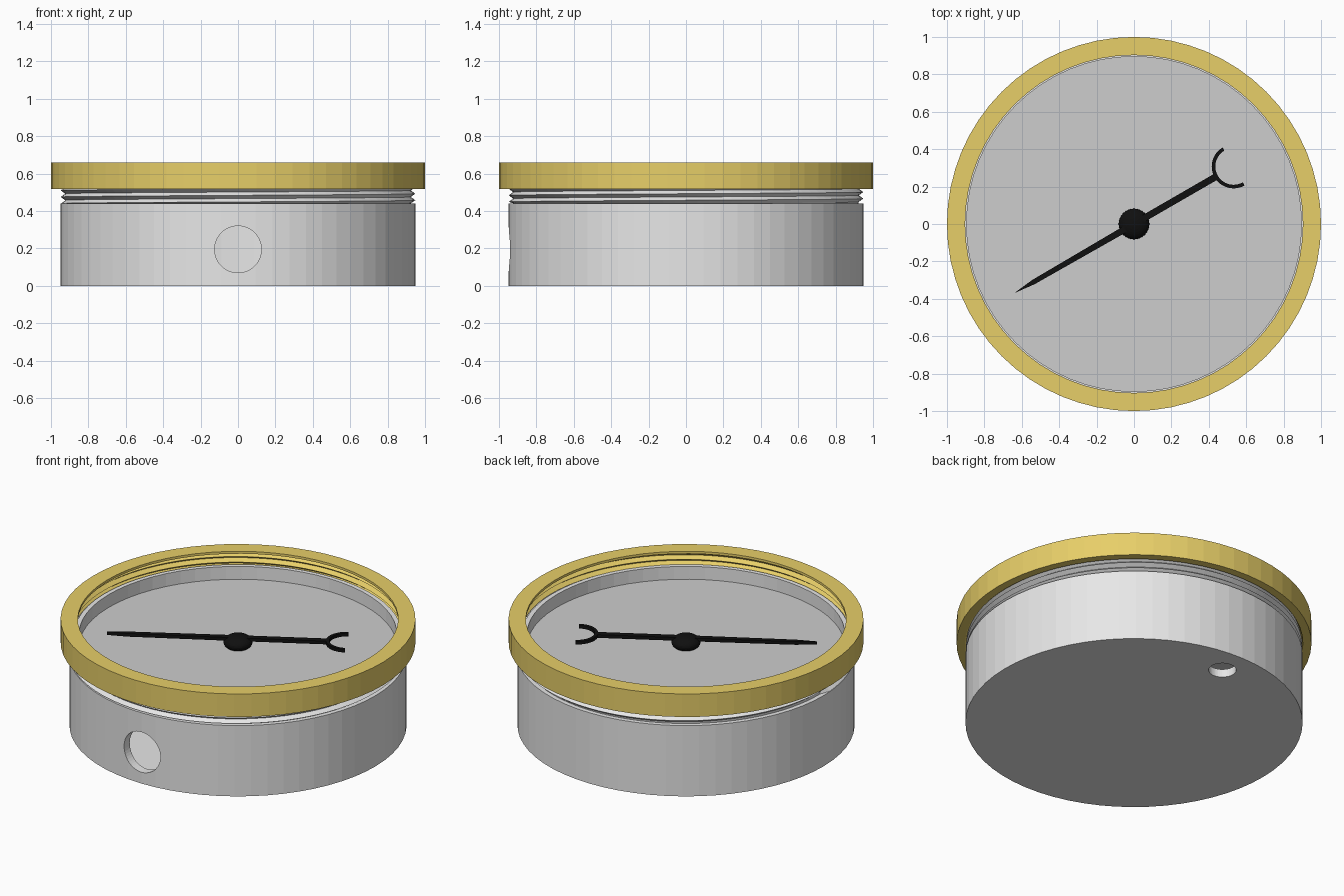
import bpy, bmesh, math
from mathutils import Matrix

if "Cube" in bpy.data.objects:
    bpy.data.objects.remove(bpy.data.objects["Cube"])

SEG = 64
TAU = 2 * math.pi


def material(name, rgb):
    m = bpy.data.materials.new(name)
    m.diffuse_color = (*rgb, 1)
    m.use_nodes = True
    m.node_tree.nodes["Principled BSDF"].inputs["Base Color"].default_value = m.diffuse_color
    return m


SILVER = material("silver metal", (0.80, 0.80, 0.80))
BRASS = material("brass", (0.80, 0.62, 0.14))
GREY = material("dial grey", (0.61, 0.61, 0.61))
BLACK = material("black", (0.005, 0.005, 0.005))


def finish(bm, name, mat, recalc=True):
    bmesh.ops.remove_doubles(bm, verts=bm.verts, dist=1e-5)
    bmesh.ops.dissolve_degenerate(bm, edges=bm.edges, dist=1e-6)
    if recalc:
        bmesh.ops.recalc_face_normals(bm, faces=bm.faces)
    me = bpy.data.meshes.new(name)
    bm.to_mesh(me)
    bm.free()
    me.materials.append(mat)
    ob = bpy.data.objects.new(name, me)
    bpy.context.collection.objects.link(ob)
    return ob


def lathe(name, profile, mat):
    """Spin a closed (radius, z) profile around z."""
    bm = bmesh.new()
    vs = [bm.verts.new((r, 0, z)) for r, z in profile]
    es = [bm.edges.new((a, b)) for a, b in zip(vs, vs[1:] + vs[:1])
          if a.co.x + b.co.x > 0]
    bmesh.ops.spin(bm, geom=vs + es, cent=(0, 0, 0), axis=(0, 0, 1),
                   angle=TAU, steps=SEG)
    return finish(bm, name, mat)


def thread(name, r_root, r_crest, r_end, z0, z1, pitch, mat, inward=False):
    """Helical V thread, clamped between z0 and z1."""
    bm = bmesh.new()
    rows = range(-3, int(2 * (z1 - z0) / pitch) + 4)
    n = 96
    cols = []
    for j in range(n + 1):
        a = TAU * j / n
        col = []
        for k in rows:
            z = z0 + pitch * (k / 2 + j / n)
            r = r_crest if k % 2 else r_root
            if z <= z0 + 1e-6 or z >= z1 - 1e-6:
                r, z = r_end, min(max(z, z0), z1)
            col.append(bm.verts.new((r * math.cos(a), r * math.sin(a), z)))
        cols.append(col)
    for c, d in zip(cols, cols[1:]):
        for i in range(len(c) - 1):
            quad = (c[i], d[i], d[i + 1], c[i + 1])
            bm.faces.new(quad[::-1] if inward else quad)
    return finish(bm, name, mat, recalc=False)


def cut(ob, radius, depth, loc, rot=None):
    """Drill a round hole through an object."""
    bm = bmesh.new()
    mat = Matrix.Translation(loc) @ (rot or Matrix.Identity(4))
    bmesh.ops.create_cone(bm, cap_ends=True, segments=48, radius1=radius,
                          radius2=radius, depth=depth, matrix=mat)
    cutter = finish(bm, "hole_cutter", SILVER)
    cutter.hide_render = True
    mod = ob.modifiers.new("hole", "BOOLEAN")
    mod.operation, mod.solver, mod.object = "DIFFERENCE", "EXACT", cutter
    bpy.context.view_layer.objects.active = ob
    bpy.ops.object.modifier_apply(modifier=mod.name)
    bpy.data.objects.remove(cutter)


# hollow case with a side port and a small hole in the floor
case = lathe("case", [(0, 0), (0.95, 0), (0.95, 0.44), (0.922, 0.44), (0.922, 0.57),
                      (0.895, 0.57), (0.895, 0.05), (0, 0.05)], SILVER)
cut(case, 0.125, 0.3, (0, -0.95, 0.195), Matrix.Rotation(math.pi / 2, 4, "X"))
cut(case, 0.078, 0.2, (0, 0.775, 0.0))
thread("case_thread", 0.924, 0.948, 0.922, 0.44, 0.565, 0.035, SILVER)

# screw-on bezel ring
lathe("bezel", [(1.0, 0.517), (1.0, 0.66), (0.903, 0.66), (0.903, 0.645),
                (0.952, 0.645), (0.952, 0.517)], BRASS)
thread("bezel_thread", 0.95, 0.926, 0.952, 0.517, 0.645, 0.035, BRASS, True)

# dial plate
lathe("dial", [(0, 0.46), (0.897, 0.46), (0.897, 0.49), (0, 0.49)], GREY)

# hub dome
bm = bmesh.new()
bmesh.ops.create_uvsphere(bm, u_segments=32, v_segments=16, radius=1,
                          matrix=Matrix.Translation((0, 0, 0.518)) @
                          Matrix.Diagonal((0.082, 0.082, 0.045, 1)))
finish(bm, "needle_hub", BLACK)


# needle: tapered pointer and forked tail, built along +x then turned
def plate(name, outline, z, thick):
    bm = bmesh.new()
    f = bm.faces.new([bm.verts.new((x, y, z)) for x, y in outline])
    ext = bmesh.ops.extrude_face_region(bm, geom=[f])
    bmesh.ops.translate(bm, vec=(0, 0, thick), verts=[
        v for v in ext["geom"] if isinstance(v, bmesh.types.BMVert)])
    bmesh.ops.rotate(bm, cent=(0, 0, 0), verts=bm.verts,
                     matrix=Matrix.Rotation(math.radians(30), 3, "Z"))
    return finish(bm, name, BLACK)


plate("needle", [(-0.74, 0), (-0.62, -0.013), (0, -0.018), (0.512, -0.018),
                 (0.512, 0.018), (0, 0.018), (-0.62, 0.013)], 0.531, 0.02)
angles = [math.pi * (0.5 + i / 24) for i in range(25)]
arc = [(0.615 + r * math.cos(a), r * math.sin(a))
       for r, seq in ((0.117, angles), (0.098, angles[::-1])) for a in seq]
plate("needle_fork", arc, 0.531, 0.02)
